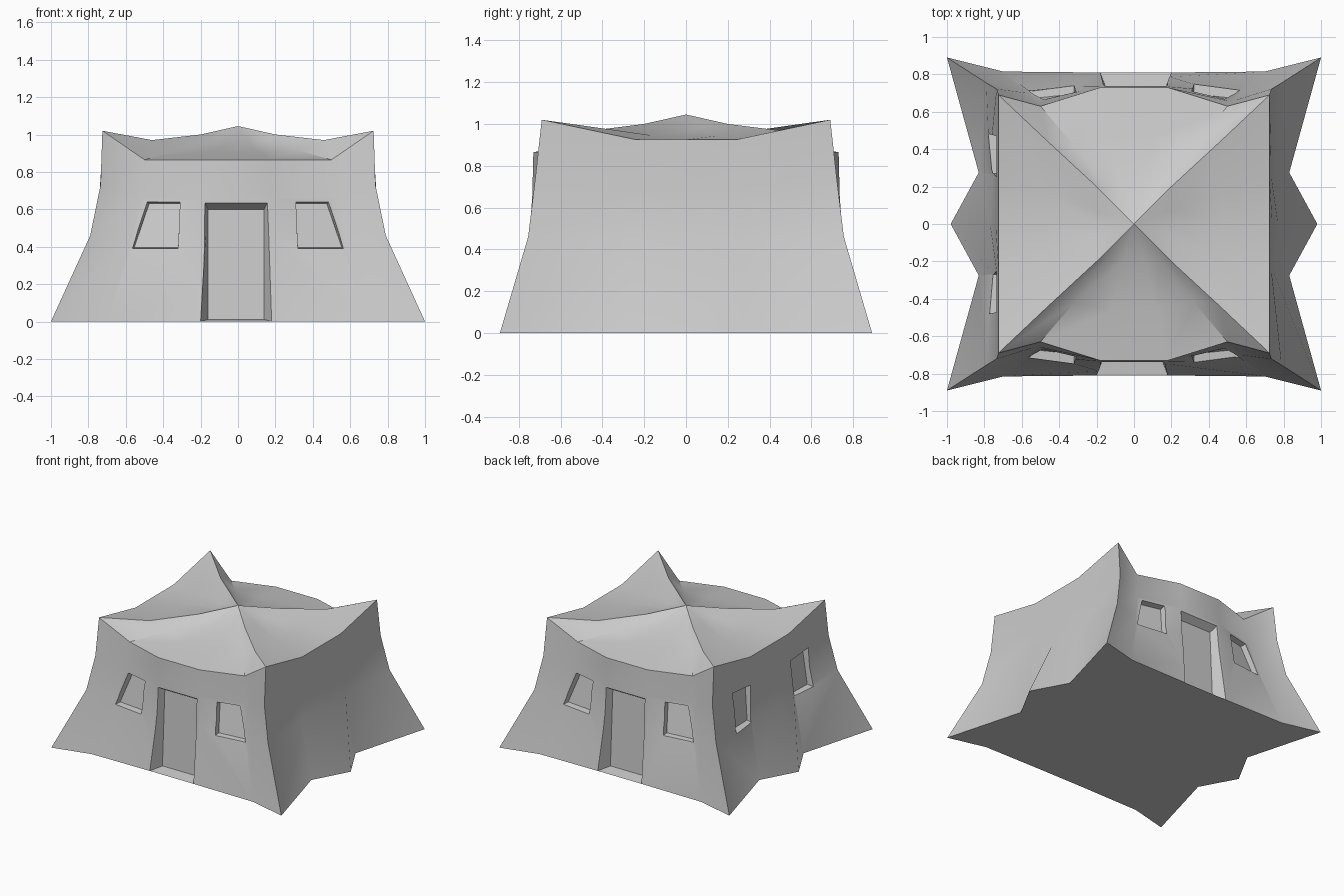
import bpy, bmesh, math
from mathutils import Vector

if "Cube" in bpy.data.objects:
    bpy.data.objects.remove(bpy.data.objects["Cube"])

# Quarter sections: door column, wall column, corner, side valley, side ridge
rows = [
    [(.19, .81, 0), (.70, .815, 0), (1, .89, 0), (.83, .275, 0), (.98, 0, 0)],
    [(.19, .75, .44), (.57, .70, .44), (.79, .755, .46), (.75, .265, .45), (.77, 0, .45)],
    [(.18, .735, .66), (.52, .655, .66), (.735, .722, .73), (.735, .25, .69), (.74, 0, .69)],
    [(.18, .73, .865), (.50, .63, .865), (.725, .69, 1.02), (.725, .24, .925), (.725, 0, .925)],
    [(.12, .46, .90), (.32, .42, .915), (.46, .44, .97), (.46, .16, .945), (.46, 0, .94)],
    [(.06, .2, .955), (.14, .19, .97), (.2, .2, 1.0), (.2, .07, .98), (.2, 0, .97)],
]


def ring(q):
    """Mirror a quarter section to a full closed ring."""
    right = [(x, -y, z) for x, y, z in q] + [(x, y, z) for x, y, z in q[3::-1]]
    return right + [(-x, -y, z) for x, y, z in right]


def make_object(name, bm):
    bmesh.ops.recalc_face_normals(bm, faces=bm.faces)
    me = bpy.data.meshes.new(name)
    bm.to_mesh(me)
    bm.free()
    ob = bpy.data.objects.new(name, me)
    bpy.context.collection.objects.link(ob)
    return ob


# House body: flared walls and sagging tent-like roof
bm = bmesh.new()
loops = [[bm.verts.new(p) for p in ring(q)] for q in rows]
n = len(loops[0])
for a, b in zip(loops, loops[1:]):
    for i in range(n):
        j = (i + 1) % n
        bm.faces.new((a[i], a[j], b[j], b[i]))
apex = bm.verts.new((0, 0, 1.045))
for i in range(n):
    bm.faces.new((loops[-1][i], loops[-1][(i + 1) % n], apex))
bm.faces.new(loops[0][::-1])
house = make_object("house_body", bm)

# Cutter for the door and window recesses
bm = bmesh.new()


def recess(outer, inner, flip=(1, 1)):
    """Box through the wall from an outer outline to an inner pane."""
    s = Vector((flip[0], flip[1], 1))
    pane = [Vector(p) * s for p in inner]
    far = [p + (Vector(o) * s - p) * 2.5 for o, p in zip(outer, pane)]
    f = [bm.verts.new(p) for p in far]
    b = [bm.verts.new(p) for p in pane]
    bm.faces.new(f)
    bm.faces.new(b[::-1])
    for i in range(4):
        j = (i + 1) % 4
        bm.faces.new((f[i], b[i], b[j], f[j]))


door_out = [(-.20, -.81, 0), (.18, -.81, 0), (.16, -.745, .64), (-.18, -.745, .64)]
door_in = [(-.16, -.71, .012), (.14, -.71, .012), (.14, -.68, .60), (-.16, -.68, .60)]
win_out = [(-.565, -.72, .39), (-.32, -.745, .39), (-.31, -.715, .64), (-.485, -.67, .64)]
win_in = [(-.555, -.67, .395), (-.32, -.695, .395), (-.31, -.665, .63), (-.475, -.625, .63)]
side_out = [(-.765, .27, .43), (-.77, .48, .43), (-.735, .47, .73), (-.735, .25, .71)]
side_in = [(-.72, .27, .44), (-.725, .47, .44), (-.69, .46, .72), (-.69, .25, .70)]
for s in (1, -1):
    recess(door_out, door_in, (s, s))
    recess(side_out, side_in, (1, s))
    for t in (1, -1):
        recess(win_out, win_in, (t, s))
cutter = make_object("recess_cutter", bm)
cutter.hide_render = True

# Cut the recesses and shade
mod = house.modifiers.new("recesses", 'BOOLEAN')
mod.operation = 'DIFFERENCE'
mod.solver = 'EXACT'
mod.object = cutter
bpy.context.view_layer.objects.active = house
house.select_set(True)
bpy.ops.object.modifier_apply(modifier=mod.name)
bpy.data.objects.remove(cutter)
bpy.ops.object.shade_smooth_by_angle(angle=math.radians(35))
